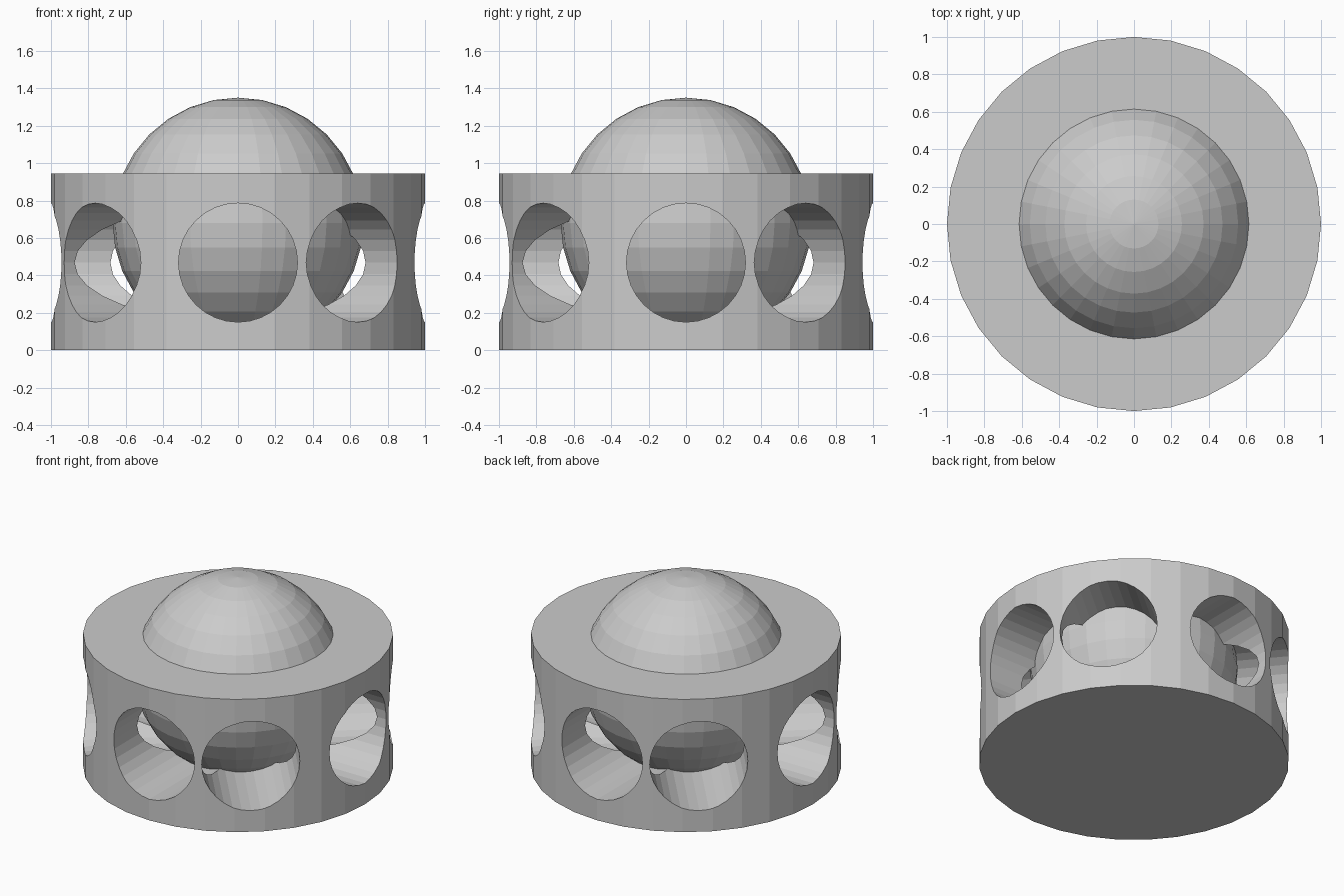
import bpy, bmesh, math
from mathutils import Matrix, Vector

if "Cube" in bpy.data.objects:
    bpy.data.objects.remove(bpy.data.objects["Cube"])

GREY = bpy.data.materials.new("light grey")
GREY.diffuse_color = (0.6, 0.6, 0.6, 1)
GREY.use_nodes = True
GREY.node_tree.nodes["Principled BSDF"].inputs["Base Color"].default_value = GREY.diffuse_color

SIDES = 32
DRUM_H = 0.945
BORE_R, BORE_Z = 0.318, 0.468
BALL_R, BALL_Z = 0.67, 0.68


def add_object(name, bm):
    mesh = bpy.data.meshes.new(name)
    bm.to_mesh(mesh)
    bm.free()
    mesh.materials.append(GREY)
    obj = bpy.data.objects.new(name, mesh)
    bpy.context.collection.objects.link(obj)
    return obj


def cylinder(name, radius, depth, matrix):
    bm = bmesh.new()
    bmesh.ops.create_cone(bm, cap_ends=True, segments=SIDES, radius1=radius,
                          radius2=radius, depth=depth, matrix=matrix)
    return add_object(name, bm)


# Drum body standing on the ground
drum = cylinder("drum", 1.0, DRUM_H, Matrix.Translation((0, 0, DRUM_H / 2)))

# Eight radial bores: two crosses, the second turned by 40 degrees.
# Each starts inside the ball, so the bores meet around it.
cutters = []
for quarter in range(4):
    for offset in (0, 40):
        a = math.radians(90 * quarter + offset)
        m = (Matrix.Rotation(a, 4, 'Z')
             @ Matrix.Translation((0.725, 0, BORE_Z))
             @ Matrix.Rotation(math.pi / 2, 4, 'Y'))
        cutter = cylinder("bore_cutter", BORE_R, 0.95, m)
        cutter.hide_render = True
        cutters.append(cutter)
        mod = drum.modifiers.new("bore", 'BOOLEAN')
        mod.operation = 'DIFFERENCE'
        mod.solver = 'EXACT'
        mod.object = cutter

# Bake the cuts and drop the cutters
bpy.context.view_layer.update()
graph = bpy.context.evaluated_depsgraph_get()
cut_mesh = bpy.data.meshes.new_from_object(drum.evaluated_get(graph))
drum.modifiers.clear()
drum.data = cut_mesh
for cutter in cutters:
    bpy.data.objects.remove(cutter)

# Ball seated in the drum, visible through the bores and as the top dome
bm = bmesh.new()
bmesh.ops.create_uvsphere(bm, u_segments=32, v_segments=16, radius=BALL_R,
                          matrix=Matrix.Translation((0, 0, BALL_Z)))
add_object("ball", bm)
